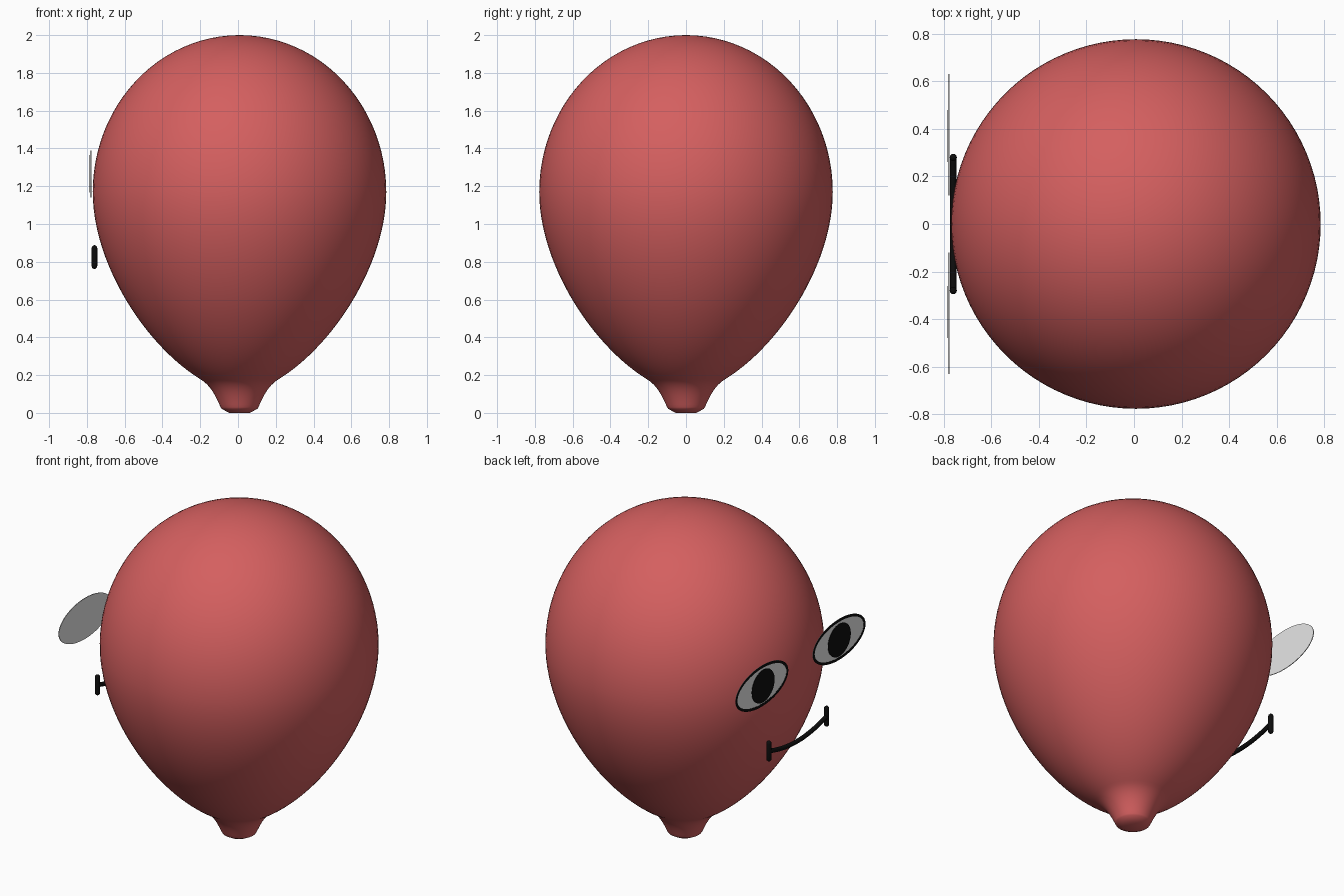
import bpy, bmesh, math
from mathutils import Vector
from mathutils.geometry import interpolate_bezier

if "Cube" in bpy.data.objects:
    bpy.data.objects.remove(bpy.data.objects["Cube"])


def material(name, rgb):
    m = bpy.data.materials.new(name)
    m.diffuse_color = (*rgb, 1)
    m.use_nodes = True
    m.node_tree.nodes["Principled BSDF"].inputs["Base Color"].default_value = m.diffuse_color
    return m


RED = material("balloon red", (0.66, 0.115, 0.115))
WHITE = material("eye white", (0.82, 0.82, 0.82))
BLACK = material("black", (0.004, 0.004, 0.004))


def finish(name, bm, mat, smooth=False):
    bmesh.ops.recalc_face_normals(bm, faces=bm.faces)
    me = bpy.data.meshes.new(name)
    bm.to_mesh(me)
    bm.free()
    me.materials.append(mat)
    ob = bpy.data.objects.new(name, me)
    bpy.context.collection.objects.link(ob)
    if smooth:
        bpy.ops.object.select_all(action='DESELECT')
        ob.select_set(True)
        bpy.context.view_layer.objects.active = ob
        bpy.ops.object.shade_smooth_by_angle(angle=math.radians(30))
    return ob


def bezier(*pts, n=16):
    return [(p.x, p.y) for p in interpolate_bezier(*[Vector((*p, 0)) for p in pts], n)]


def lathe(name, profile, cx, mat, segs=96):
    """Revolve (radius, height) points; both ends close on the axis."""
    bm = bmesh.new()
    rings = []
    for r, z in profile:
        count = segs if r > 1e-5 else 1
        rings.append([bm.verts.new((cx + r * math.cos(math.tau * i / segs),
                                    r * math.sin(math.tau * i / segs), z))
                      for i in range(count)])
    for a, b in zip(rings, rings[1:]):
        for i in range(segs):
            j = (i + 1) % segs
            quad = [a[i % len(a)], a[j % len(a)], b[j % len(b)], b[i % len(b)]]
            bm.faces.new(list(dict.fromkeys(quad)))
    return finish(name, bm, mat, True)


def ellipse_plate(name, y, z, ry, rz, x_front, x_back, mat, rim=0.0, segs=64):
    """Thin oval plate facing -x; with a rim width it becomes a ring."""
    bm = bmesh.new()

    def loop(x, inset):
        return [bm.verts.new((x, y + (ry - inset) * math.cos(math.tau * i / segs),
                              z + (rz - inset) * math.sin(math.tau * i / segs)))
                for i in range(segs)]

    def bridge(a, b):
        for i in range(segs):
            j = (i + 1) % segs
            bm.faces.new((a[i], a[j], b[j], b[i]))

    front, back = loop(x_front, 0), loop(x_back, 0)
    bridge(front, back)
    if rim:
        front_in, back_in = loop(x_front, rim), loop(x_back, rim)
        bridge(front_in, front)
        bridge(back, back_in)
        bridge(back_in, front_in)
    else:
        bm.faces.new(front)
        bm.faces.new(back)
    return finish(name, bm, mat)


def tube(name, path, radius, mat, segs=16):
    """Round tube along a path in the plane x = const, with domed ends."""
    pts = [Vector(p) for p in path]
    t0, t1 = (pts[1] - pts[0]).normalized(), (pts[-1] - pts[-2]).normalized()
    stations = []
    angles = [math.radians(a) for a in (85, 60, 30)]
    for a in angles:
        stations.append((pts[0] - t0 * radius * math.sin(a), t0, radius * math.cos(a)))
    for i, p in enumerate(pts):
        t = (pts[min(i + 1, len(pts) - 1)] - pts[max(i - 1, 0)]).normalized()
        stations.append((p, t, radius))
    for a in reversed(angles):
        stations.append((pts[-1] + t1 * radius * math.sin(a), t1, radius * math.cos(a)))
    bm = bmesh.new()
    u = Vector((1, 0, 0))
    rings = []
    for p, t, r in stations:
        v = t.cross(u)
        rings.append([bm.verts.new(p + r * (u * math.cos(math.tau * i / segs)
                                            + v * math.sin(math.tau * i / segs)))
                      for i in range(segs)])
    for a, b in zip(rings, rings[1:]):
        for i in range(segs):
            j = (i + 1) % segs
            bm.faces.new((a[i], a[j], b[j], b[i]))
    bm.faces.new(rings[0])
    bm.faces.new(rings[-1])
    return finish(name, bm, mat, True)


# Balloon: flat mouth, flared neck, tapering belly, rounded crown
profile = [(0, 0), (0.055, 0), (0.095, 0.022)]
profile += bezier((0.10, 0.03), (0.125, 0.085), (0.15, 0.145), (0.21, 0.18), n=12)
profile += bezier((0.21, 0.18), (0.50, 0.36), (0.777, 0.79), (0.777, 1.17), n=28)[1:]
for k in range(1, 25):
    a = math.pi / 2 * k / 24
    profile.append((0.777 * math.cos(a) if k < 24 else 0, 1.17 + 0.83 * math.sin(a)))
lathe("balloon", profile, 0.008, RED)

# Eyes and smile ends, mirrored across y
for side, s in (("left", -1), ("right", 1)):
    y = 0.375 * s
    ellipse_plate(f"eye_white_{side}", y, 1.265, 0.255, 0.125, -0.778, -0.776, WHITE)
    ellipse_plate(f"eye_outline_{side}", y, 1.265, 0.255, 0.125, -0.780, -0.7785, BLACK, rim=0.016)
    ellipse_plate(f"pupil_{side}", 0.37 * s, 1.265, 0.11, 0.099, -0.785, -0.783, BLACK)
    tube(f"smile_end_{side}", [(-0.76, 0.28 * s, 0.777), (-0.76, 0.28 * s, 0.873)], 0.015, BLACK)

# Smile curve
tube("smile", [(-0.76, 0.28 * t / 12, 0.78 + 0.045 * (t / 12) ** 2) for t in range(-12, 13)],
     0.013, BLACK)
